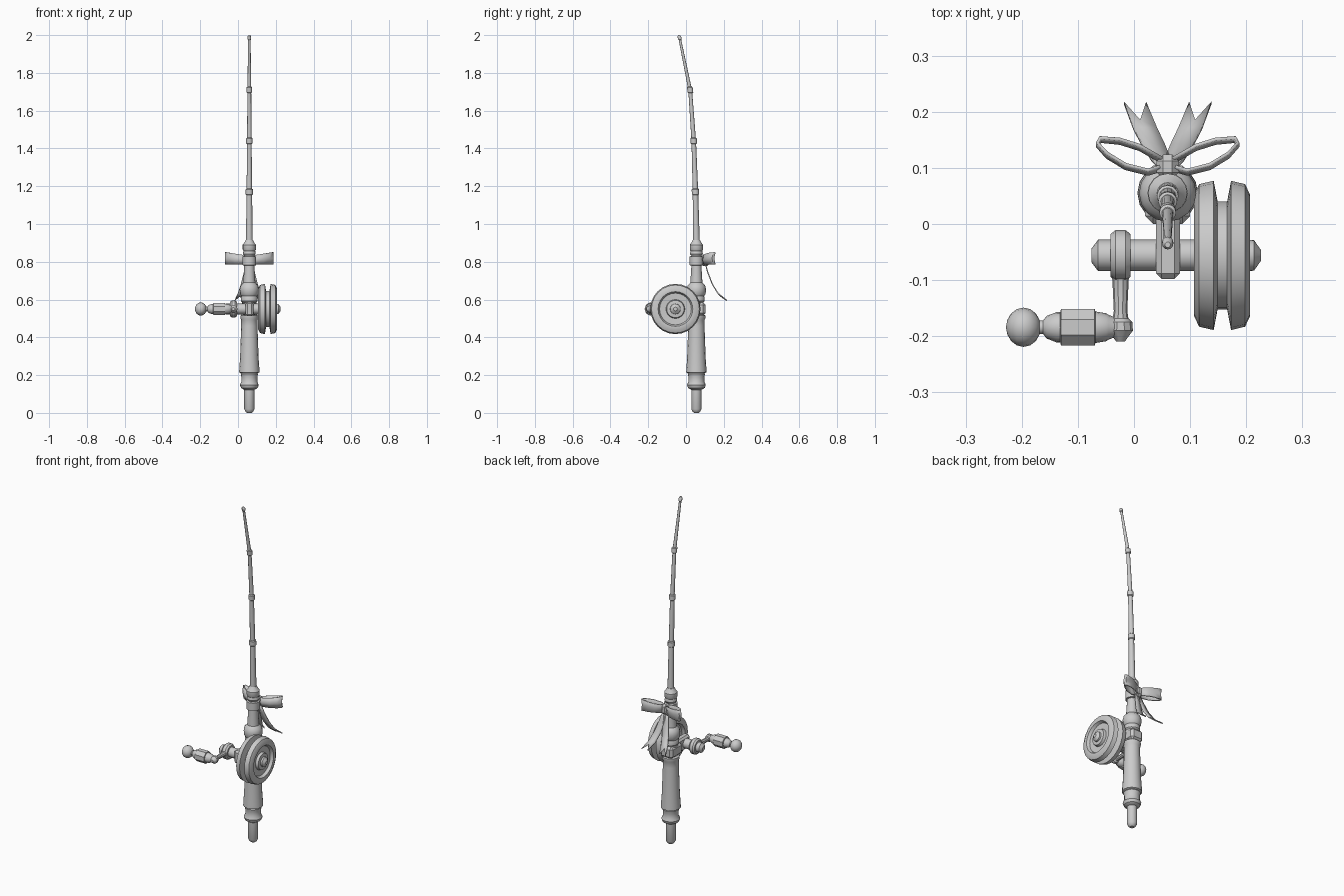
import bpy, bmesh, math
from mathutils import Vector

if "Cube" in bpy.data.objects:
    bpy.data.objects.remove(bpy.data.objects["Cube"])

RX, RY = 0.06, 0.055          # rod axis
SY, SZ = -0.056, 0.55         # reel axis


def finish(name, bm, angle=32):
    bmesh.ops.recalc_face_normals(bm, faces=bm.faces)
    me = bpy.data.meshes.new(name)
    bm.to_mesh(me)
    bm.free()
    ob = bpy.data.objects.new(name, me)
    bpy.context.collection.objects.link(ob)
    bpy.context.view_layer.objects.active = ob
    bpy.ops.object.select_all(action='DESELECT')
    ob.select_set(True)
    bpy.ops.object.shade_smooth_by_angle(angle=math.radians(angle))
    return ob


def rings(name, data, axis='z', n=16, phase=0.0):
    """Skin circles given as (centre, radius) around an axis, ends capped."""
    bm = bmesh.new()
    u, v = {'z': (Vector((1, 0, 0)), Vector((0, 1, 0))),
            'x': (Vector((0, 1, 0)), Vector((0, 0, 1))),
            'y': (Vector((1, 0, 0)), Vector((0, 0, 1)))}[axis]
    loops = []
    for c, r in data:
        loops.append([bm.verts.new(Vector(c) + r * (u * math.cos(a) + v * math.sin(a)))
                      for a in (2 * math.pi * i / n + phase for i in range(n))])
    for a, b in zip(loops, loops[1:]):
        for i in range(n):
            bm.faces.new((a[i], a[(i + 1) % n], b[(i + 1) % n], b[i]))
    bm.faces.new(loops[0])
    bm.faces.new(loops[-1])
    return finish(name, bm)


def lathe_z(name, prof, x=RX, y=RY, n=16):
    return rings(name, [((x, y, z), r) for z, r in prof], 'z', n)


def lathe_x(name, prof, y=SY, z=SZ, n=16, phase=0.0):
    return rings(name, [((x, y, z), r) for x, r in prof], 'x', n, phase)


def box(name, lo, hi, bevel):
    bm = bmesh.new()
    bmesh.ops.create_cube(bm, size=1)
    for v in bm.verts:
        v.co = [l + (c + 0.5) * (h - l) for c, l, h in zip(v.co, lo, hi)]
    bmesh.ops.bevel(bm, geom=bm.edges[:], offset=bevel, segments=1, affect='EDGES')
    return finish(name, bm)


def ribbon(name, rows, thick):
    """Strip through rows of points, given thickness."""
    bm = bmesh.new()
    vs = [[bm.verts.new(p) for p in row] for row in rows]
    for a, b in zip(vs, vs[1:]):
        for i in range(len(a) - 1):
            bm.faces.new((a[i], a[i + 1], b[i + 1], b[i]))
    ob = finish(name, bm)
    mod = ob.modifiers.new("thickness", 'SOLIDIFY')
    mod.thickness = thick
    mod.offset = 0
    return ob


# butt, collar and grip
lathe_z("butt", [(0, .012), (.006, .02), (.02, .027), (.14, .027)])
lathe_z("butt_collar", [(.122, .027), (.132, .044), (.148, .05), (.165, .042),
                        (.19, .042), (.207, .046), (.215, .04)])
lathe_z("grip", [(.208, .04), (.215, .054), (.235, .053), (.29, .049), (.38, .046),
                 (.46, .043), (.492, .043), (.5, .047), (.515, .047), (.522, .038),
                 (.585, .038), (.592, .044), (.612, .044), (.618, .041), (.63, .049),
                 (.655, .051), (.675, .046), (.685, .036), (.69, .032), (.77, .027), (.84, .027)])
lathe_z("top_ferrule", [(.832, .028), (.842, .034), (.858, .031), (.865, .035),
                        (.89, .035), (.897, .029), (.915, .019)])

# bent rod made of four sections with joint rings
path = [(.055, .9, .018), (.05, 1.17, .0145), (.041, 1.44, .012), (.022, 1.71, .01),
        (-.034, 1.985, .0065)]
rings("rod", [((RX, y, z), r) for y, z, r in path], 'z', 12)
for i in (1, 2, 3):
    y, z, r = path[i]
    s = (path[i + 1][0] - path[i - 1][0]) / (path[i + 1][1] - path[i - 1][1])
    rings("rod_joint", [((RX, y + s * d, z + d), r + e) for d, e in
                        ((-.017, .0005), (-.013, .005), (.013, .005), (.017, .0005))], 'z', 12)
rings("rod_tip", [((RX, -.034 - .2 * (z - 1.985), z), r) for z, r in
                  ((1.973, .006), (1.978, .01), (1.992, .01), (2.0, .005))], 'z', 12)

# reel seat clamping the rod to the reel shaft
box("reel_seat", (.039, -.098, .512), (.082, .02, .588), .01)
box("rod_clamp", (.02, .0, .515), (.1, .104, .585), .014)

# reel shaft and spool
lathe_x("reel_shaft", [(-.076, .012), (-.064, .028), (.115, .028)])
lathe_x("spool", [(.125, .03), (.125, .085), (.108, .092), (.107, .108), (.116, .127), (.142, .133),
                  (.149, .096), (.166, .096), (.173, .133), (.198, .127), (.207, .108),
                  (.206, .092), (.19, .084), (.188, .05), (.203, .046), (.205, .028),
                  (.214, .027), (.226, .01)], n=24)

# crank with arm and handle
CX, HY = -.024, -.184
lathe_x("crank_hub", [(CX + d, r) for d, r in
                      ((-.018, .028), (-.018, .038), (-.009, .045), (.009, .045), (.018, .038), (.018, .028))])
rings("crank_arm", [((CX, y, SZ), r) for y, r in
                    ((-.08, .018), (-.1, .0145), (-.155, .012), (-.168, .014), (-.175, .021),
                     (-.19, .022), (-.209, .008))], 'y', 10)
lathe_x("handle_grip", [(-.02, .012), (-.045, .022), (-.05, .025), (-.068, .028), (-.138, .027),
                        (-.156, .02), (-.162, .012), (-.172, .012)], y=HY)
lathe_x("handle_band", [(-.068, .027), (-.07, .035), (-.13, .035), (-.132, .027)], y=HY, n=8,
        phase=math.pi / 8)
lathe_x("handle_knob", [(-.197 + .031 * math.cos(a), max(.001, .035 * math.sin(a)))
                        for a in (math.pi * i / 8 for i in range(9))], y=HY)

# ribbon band and knot
lathe_z("ribbon_band", [(.78, .027), (.782, .036), (.828, .036), (.83, .027)])
box("ribbon_knot", (.04, .08, .778), (.08, .124, .838), .012)

# bow loops and notched tails on both sides
loop = [(.008, .1), (.035, .092), (.075, .102), (.108, .122), (.125, .141), (.12, .15),
        (.085, .147), (.05, .136), (.008, .112)]
tail = [(.003, .1, .8, .012), (.012, .115, .745, .017), (.025, .14, .68, .02),
        (.04, .17, .632, .021), (.058, .216, .595, .02)]
for side, s in (("left", -1), ("right", 1)):
    rows = []
    for x, y in loop:
        h, zc = .022 + .085 * x, .808 + .08 * x
        rows.append([(RX + s * x, y + .004, zc - h), (RX + s * x, y - .003, zc),
                     (RX + s * x, y + .004, zc + h)])
    ribbon("bow_loop_" + side, rows, .006)
    rows = [[(RX + s * (x - w), y, z), (RX + s * x, y, z), (RX + s * (x + w), y, z)]
            for x, y, z, w in tail]
    rows[-1][1] = (RX + s * .049, .184, .618)
    ribbon("bow_tail_" + side, rows, .006)
